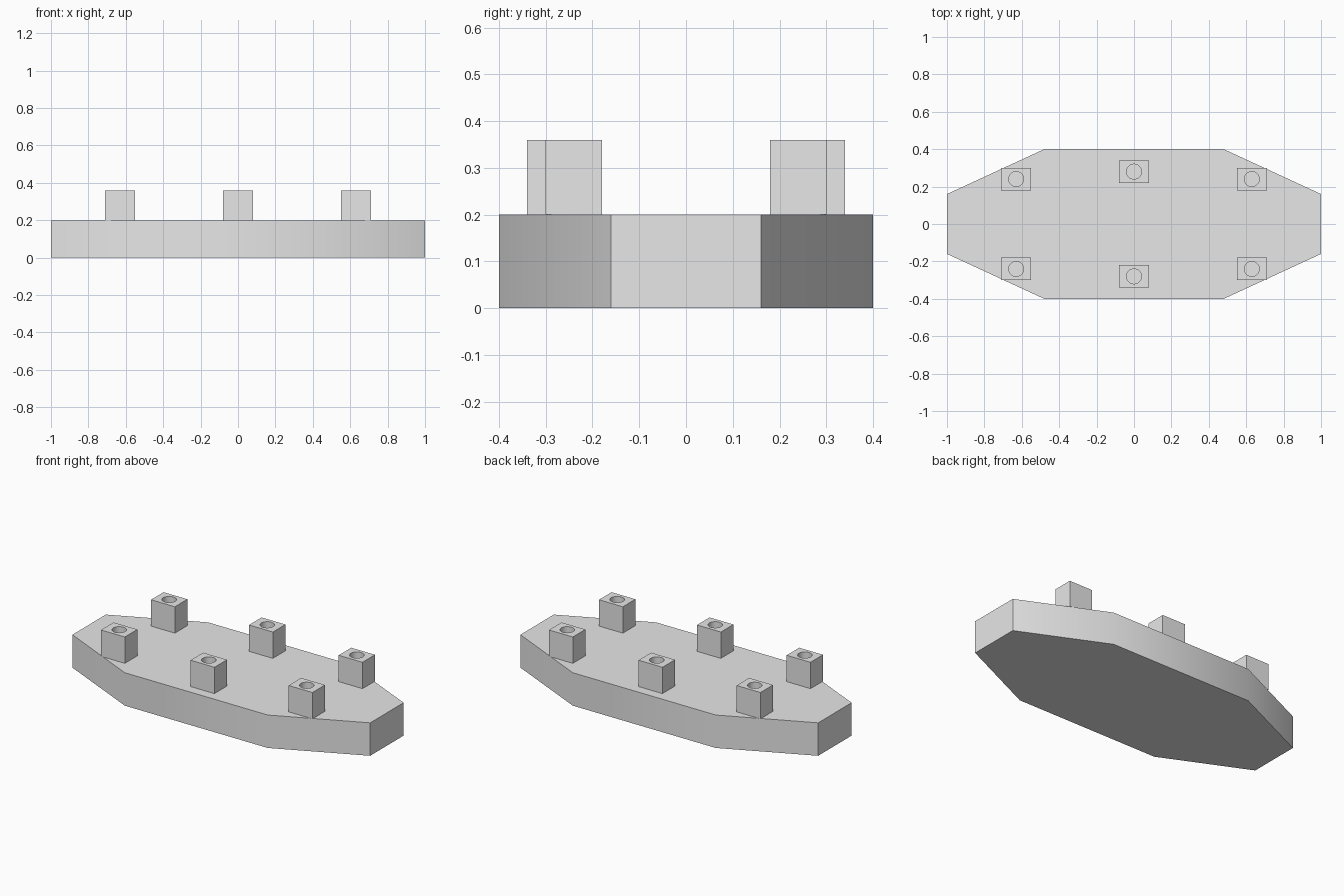
import bpy
import bmesh
from mathutils import Matrix

cube = bpy.data.objects.get("Cube")
if cube:
    bpy.data.objects.remove(cube, do_unlink=True)

GREY = (0.8, 0.8, 0.8, 1.0)
BASE_TOP = 0.2
POST_SIZE = (0.16, 0.12, 0.16)
HOLE_RADIUS = 0.04

grey = bpy.data.materials.new("plain_grey")
grey.use_nodes = True
grey.diffuse_color = GREY
grey.node_tree.nodes["Principled BSDF"].inputs["Base Color"].default_value = GREY


def add_object(name, mesh, location=(0, 0, 0)):
    obj = bpy.data.objects.new(name, mesh)
    obj.location = location
    bpy.context.collection.objects.link(obj)
    return obj


def to_mesh(name, bm):
    bmesh.ops.recalc_face_normals(bm, faces=bm.faces)
    mesh = bpy.data.meshes.new(name)
    bm.to_mesh(mesh)
    bm.free()
    mesh.materials.append(grey)
    return mesh


def smooth(obj):
    bpy.ops.object.select_all(action="DESELECT")
    obj.select_set(True)
    bpy.context.view_layer.objects.active = obj
    bpy.ops.object.shade_smooth_by_angle()


# Base: long octagon extruded upwards
quarter = [(1, 0.16), (0.48, 0.4)]
half = quarter + [(-x, y) for x, y in reversed(quarter)]
outline = half + [(-x, -y) for x, y in half]
bm = bmesh.new()
face = bm.faces.new([bm.verts.new((x, y, 0)) for x, y in outline])
top = bmesh.ops.extrude_face_region(bm, geom=[face])["geom"]
bmesh.ops.translate(bm, vec=(0, 0, BASE_TOP),
                    verts=[v for v in top if isinstance(v, bmesh.types.BMVert)])
smooth(add_object("base", to_mesh("base", bm)))

# Hole cutter, used once and removed
bm = bmesh.new()
bmesh.ops.create_cone(bm, cap_ends=True, segments=32, radius1=HOLE_RADIUS,
                      radius2=HOLE_RADIUS, depth=0.4)
cutter = add_object("hole_cutter", to_mesh("hole_cutter", bm))
cutter.hide_render = True

# One drilled post, shared by all six positions
bm = bmesh.new()
bmesh.ops.create_cube(bm, size=1, matrix=Matrix.Diagonal((*POST_SIZE, 1)))
post = add_object("front_middle_post", to_mesh("post", bm))
drill = post.modifiers.new("hole", "BOOLEAN")
drill.operation = "DIFFERENCE"
drill.solver = "EXACT"
drill.object = cutter
bpy.context.view_layer.update()
bpy.context.view_layer.objects.active = post
bpy.ops.object.modifier_apply(modifier=drill.name)
bpy.data.objects.remove(cutter, do_unlink=True)
smooth(post)

# Posts in two rows along the long edges
post_z = BASE_TOP + POST_SIZE[2] / 2
for row, sign in (("front", -1), ("back", 1)):
    for place, x, y in (("right", -0.63, 0.24), ("middle", 0, 0.28), ("left", 0.63, 0.24)):
        name = f"{row}_{place}_post"
        obj = post if name == post.name else add_object(name, post.data)
        obj.location = (x, sign * y, post_z)
